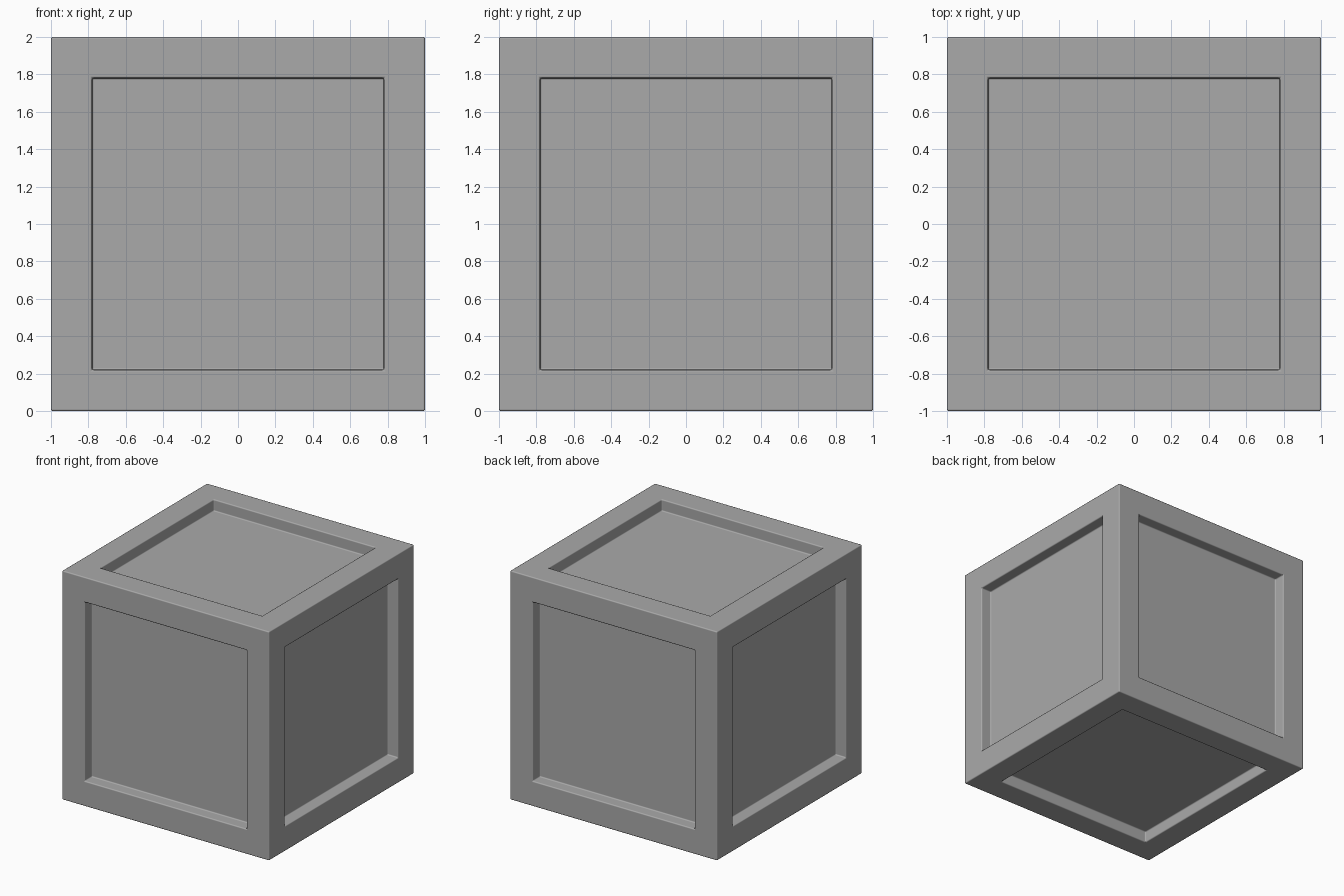
import bpy
import bmesh

SIZE = 2.0
FRAME_WIDTH = 0.22
RECESS_DEPTH = 0.1
EDGE_ROUNDING = 0.01

default_cube = bpy.data.objects.get("Cube")
if default_cube:
    bpy.data.objects.remove(default_cube, do_unlink=True)

# Plain grey paint
grey = bpy.data.materials.new("plain_grey")
grey.use_nodes = True
colour = (0.4, 0.4, 0.4, 1.0)
grey.diffuse_color = colour
grey.node_tree.nodes["Principled BSDF"].inputs["Base Color"].default_value = colour

# Crate body: a cube with a sunken panel on every side
bm = bmesh.new()
bmesh.ops.create_cube(bm, size=SIZE)
panels = list(bm.faces)
bmesh.ops.inset_individual(bm, faces=panels, thickness=FRAME_WIDTH, use_even_offset=True)
for panel in panels:
    inward = -panel.normal.copy()
    floor = bmesh.ops.extrude_discrete_faces(bm, faces=[panel])["faces"][0]
    bmesh.ops.translate(bm, verts=floor.verts, vec=inward * RECESS_DEPTH)
bmesh.ops.translate(bm, verts=bm.verts, vec=(0, 0, SIZE / 2))
bmesh.ops.recalc_face_normals(bm, faces=bm.faces)

mesh = bpy.data.meshes.new("crate_body")
bm.to_mesh(mesh)
bm.free()
mesh.materials.append(grey)
crate = bpy.data.objects.new("crate_body", mesh)
bpy.context.collection.objects.link(crate)

bpy.ops.object.select_all(action="DESELECT")
crate.select_set(True)
bpy.context.view_layer.objects.active = crate
bpy.ops.object.shade_smooth()

# Slightly rounded edges, with the broad faces kept flat
bevel = crate.modifiers.new("soft_edges", "BEVEL")
bevel.width = EDGE_ROUNDING
bevel.segments = 2
bevel.limit_method = "ANGLE"
bevel.harden_normals = True
